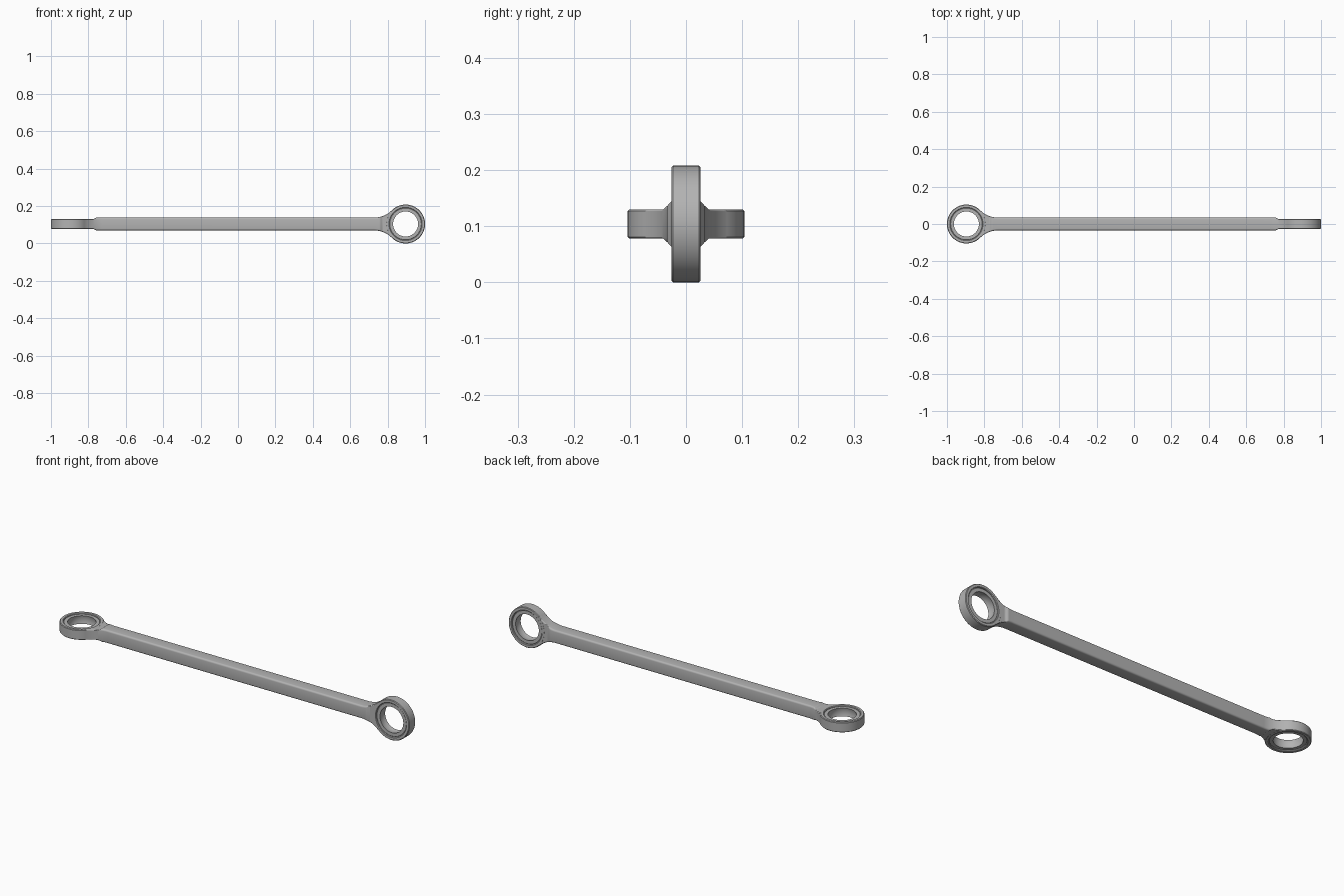
import bpy
import bmesh
from math import pi, sqrt, cos, sin, atan2, radians
from mathutils import Matrix

cube = bpy.data.objects.get("Cube")
if cube:
    bpy.data.objects.remove(cube, do_unlink=True)

RING_R, RING_T, ROD = 0.104, 0.026, 0.034    # ring radius, ring half width, rod half width
EYE_X, MID_Z = 1 - RING_R, 0.104             # ring centre, rod axis height
TAPER_0, TAPER_1 = 0.757, 0.775              # where the rod thins into the eye
FLARE_X = 0.726                              # where the rod starts to widen
D = EYE_X - FLARE_X
FILLET = (D * D + ROD * ROD - RING_R ** 2) / (2 * (RING_R - ROD))

steel = bpy.data.materials.new("grey_steel")
steel.use_nodes = True
steel.diffuse_color = (0.45, 0.45, 0.45, 1)
steel.node_tree.nodes["Principled BSDF"].inputs["Base Color"].default_value = (0.45, 0.45, 0.45, 1)


def finish(name, bm, matrix, bevel=0):
    bmesh.ops.recalc_face_normals(bm, faces=bm.faces)
    mesh = bpy.data.meshes.new(name)
    bm.to_mesh(mesh)
    bm.free()
    mesh.transform(matrix)
    mesh.materials.append(steel)
    obj = bpy.data.objects.new(name, mesh)
    bpy.context.collection.objects.link(obj)
    bpy.ops.object.select_all(action='DESELECT')
    obj.select_set(True)
    bpy.context.view_layer.objects.active = obj
    bpy.ops.object.shade_smooth_by_angle(angle=radians(30))
    if bevel:
        mod = obj.modifiers.new("edge_bevel", 'BEVEL')
        mod.width, mod.segments, mod.limit_method = bevel, 2, 'ANGLE'
    return obj


def flare(x):
    """Half width of the neck, an arc tangent to both rod and ring."""
    u = max(0, abs(x) - FLARE_X)
    return ROD + FILLET - sqrt(FILLET ** 2 - u * u)


def taper(x):
    t = min(1, max(0, (abs(x) - TAPER_0) / (TAPER_1 - TAPER_0)))
    return ROD + (RING_T - ROD) * t * t * (3 - 2 * t)


def rod_section(bm, x):
    hy, hz = (taper(x), flare(x)) if x > 0 else (flare(x), taper(x))
    r = 0.003 + 0.006 * (taper(x) - RING_T) / (ROD - RING_T)
    verts = []
    for q, (sy, sz) in enumerate([(1, 1), (-1, 1), (-1, -1), (1, -1)]):
        for k in range(5):
            a = (q + k / 4) * pi / 2
            verts.append(bm.verts.new((x, sy * (hy - r) + r * cos(a), sz * (hz - r) + r * sin(a))))
    return verts


# Rod: rounded square, flaring one way and thinning the other at each end
bm = bmesh.new()
half = [FLARE_X + (TAPER_1 - FLARE_X) * i / 14 for i in range(15)]
sections = [rod_section(bm, x) for x in [-x for x in reversed(half)] + half]
for a, b in zip(sections, sections[1:]):
    for i in range(len(a)):
        j = (i + 1) % len(a)
        bm.faces.new((a[i], a[j], b[j], b[i]))
bm.faces.new(sections[0])
bm.faces.new(sections[-1])
finish("rod", bm, Matrix.Translation((0, 0, MID_Z)))


def revolve(name, profile, matrix, steps=72):
    bm = bmesh.new()
    verts = [bm.verts.new((r, 0, z)) for r, z in profile]
    edges = [bm.edges.new((v, verts[i - 1])) for i, v in enumerate(verts)]
    bmesh.ops.spin(bm, geom=verts + edges, cent=(0, 0, 0), axis=(0, 0, 1),
                   angle=2 * pi, steps=steps)
    bmesh.ops.remove_doubles(bm, verts=bm.verts, dist=1e-5)
    finish(name, bm, matrix)


def mirrored(points):
    return points + [(r, -z) for r, z in reversed(points)]


def build_eye(side, matrix):
    # Outer ring with chamfered rims
    revolve(side + "_eye_ring", mirrored([(0.086, RING_T - 0.003), (0.089, RING_T),
                                          (RING_R - 0.003, RING_T), (RING_R, RING_T - 0.003)]), matrix)
    # Bearing race, slightly recessed, with a spherical seat
    seat_r, depth = 0.070, 0.021
    seat = [(sqrt(seat_r ** 2 - z * z), z) for z in [depth * (1 - i / 4) for i in range(8, -1, -1)]]
    revolve(side + "_bearing_race", seat + [(0.084, depth), (0.087, depth - 0.003),
                                            (0.087, 0.003 - depth), (0.084, -depth)], matrix)
    # Neck joining the ring to the rod
    ang = atan2(ROD + FILLET, D)
    x_end = EYE_X - RING_R * cos(ang)
    xs = [0.77 + (x_end - 0.77) * i / 8 for i in range(9)]
    upper = [(x - EYE_X, flare(x)) for x in xs]
    arc = [(-0.095 * cos(ang * k / 6), 0.095 * sin(ang * k / 6)) for k in range(6, -7, -1)]
    outline = upper + arc + [(x, -y) for x, y in reversed(upper)]
    bm = bmesh.new()
    t = RING_T - 0.0002
    face = bm.faces.new([bm.verts.new((x, y, -t)) for x, y in outline])
    top = bmesh.ops.extrude_face_region(bm, geom=[face])
    moved = [g for g in top["geom"] if isinstance(g, bmesh.types.BMVert)]
    bmesh.ops.translate(bm, verts=moved, vec=(0, 0, 2 * t))
    finish(side + "_eye_neck", bm, matrix, bevel=0.003)


# The two eyes are turned a quarter turn from each other
build_eye("left", Matrix.Translation((EYE_X, 0, MID_Z)) @ Matrix.Rotation(pi / 2, 4, 'X'))
build_eye("right", Matrix.Translation((-EYE_X, 0, MID_Z)) @ Matrix.Rotation(pi, 4, 'Z'))
